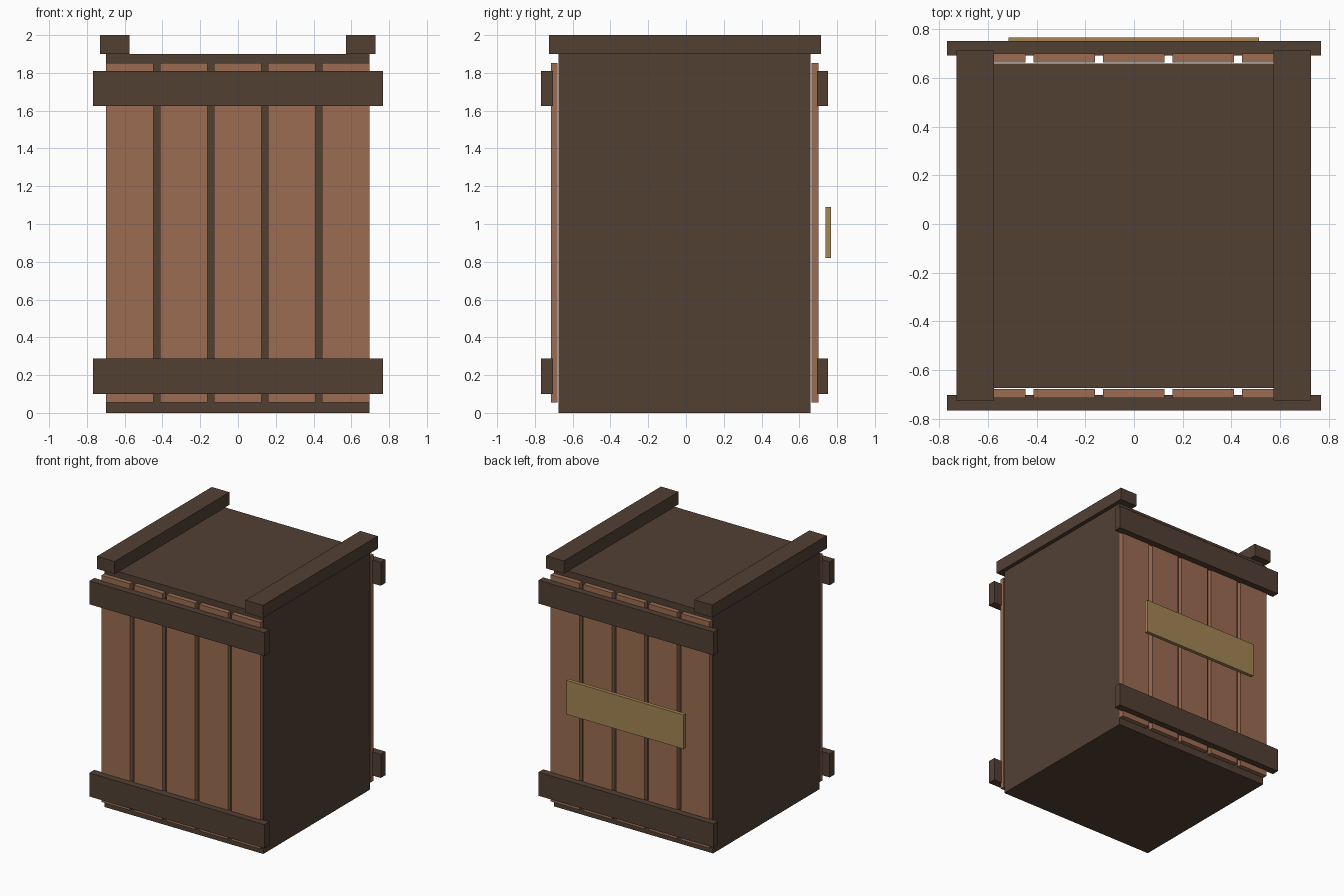
import bpy

if "Cube" in bpy.data.objects:
    bpy.data.objects.remove(bpy.data.objects["Cube"])


def material(name, rgb):
    m = bpy.data.materials.new(name)
    m.diffuse_color = (*rgb, 1)
    m.use_nodes = True
    m.node_tree.nodes["Principled BSDF"].inputs["Base Color"].default_value = m.diffuse_color
    return m


DARK = material("dark_wood", (0.085, 0.051, 0.034))
WARM = material("warm_wood", (0.33, 0.15, 0.085))
PALE = material("pale_wood", (0.37, 0.24, 0.09))


def box(name, x, y, z, mat):
    """Box from (min, max) ranges on each axis."""
    bpy.ops.mesh.primitive_cube_add(size=1, location=[sum(r) / 2 for r in (x, y, z)])
    ob = bpy.context.object
    ob.name = name
    ob.scale = [r[1] - r[0] for r in (x, y, z)]
    bpy.ops.object.transform_apply(location=False, rotation=False, scale=True)
    ob.data.materials.append(mat)
    return ob


# Crate body
box("crate_body", (-0.70, 0.695), (-0.675, 0.66), (0, 1.90), DARK)

# Vertical slats and horizontal battens, front and back
faces = {
    "front": ((-0.715, -0.679), (-0.767, -0.704)),
    "back": ((0.665, 0.702), (0.693, 0.752)),
}
for side, (slat_y, batten_y) in faces.items():
    for i in range(5):
        cx = -0.001 + (i - 2) * 0.286
        box(f"{side}_slat_{i + 1}", (cx - 0.126, cx + 0.126), slat_y, (0.055, 1.853), WARM)
    for level, z in (("lower", (0.10, 0.287)), ("upper", (1.625, 1.81))):
        box(f"{side}_{level}_batten", (-0.768, 0.768), batten_y, z, DARK)

# Rails along both sides of the top
for side, x in (("left", (-0.73, -0.575)), ("right", (0.573, 0.727))):
    box(f"{side}_top_rail", x, (-0.725, 0.714), (1.90, 2.0), DARK)

# Blank plate on the back
box("back_plate", (-0.517, 0.513), (0.738, 0.767), (0.82, 1.09), PALE)
